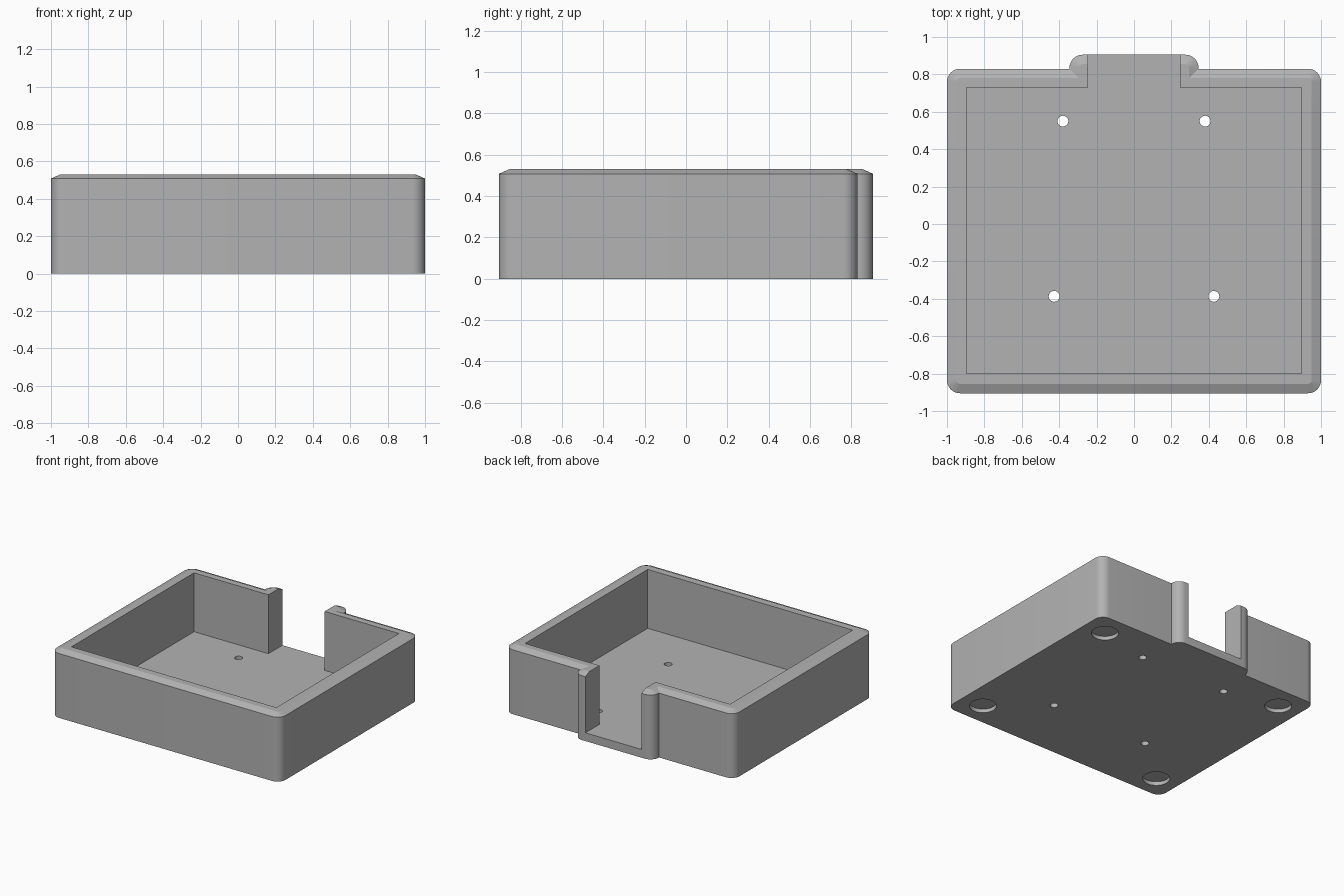
import bpy, bmesh, math

cube = bpy.data.objects.get("Cube")
if cube:
    bpy.data.objects.remove(cube, do_unlink=True)

HEIGHT, EDGE_Z, BEVEL, RADIUS = 0.53, 0.508, 0.05, 0.07
FLOOR = 0.065

grey = bpy.data.materials.new("Plain grey")
grey.use_nodes = True
colour = (0.45, 0.45, 0.45, 1)
grey.diffuse_color = colour
grey.node_tree.nodes["Principled BSDF"].inputs["Base Color"].default_value = colour


def outline(x, y0, y1, radius, inset=0, steps=8):
    """Rounded rectangle symmetric about x = 0, counter-clockwise."""
    centres = [(x - radius, y1 - radius), (radius - x, y1 - radius),
               (radius - x, y0 + radius), (x - radius, y0 + radius)]
    points = []
    for quarter, (cx, cy) in enumerate(centres):
        for i in range(steps + 1):
            a = (quarter + i / steps) * math.pi / 2
            points.append((cx + (radius - inset) * math.cos(a),
                           cy + (radius - inset) * math.sin(a)))
    return points


def circle(cx, cy, r, n=32):
    return [(cx + r * math.cos(i * math.tau / n), cy + r * math.sin(i * math.tau / n))
            for i in range(n)]


def rectangle(x, y0, y1):
    return [(-x, y0), (x, y0), (x, y1), (-x, y1)]


def loft(name, levels):
    """Closed solid through a stack of (outline, height) levels."""
    bm = bmesh.new()
    rings = [[bm.verts.new((x, y, z)) for x, y in pts] for pts, z in levels]
    n = len(rings[0])
    bm.faces.new(rings[0][::-1])
    bm.faces.new(rings[-1])
    for low, high in zip(rings, rings[1:]):
        for i in range(n):
            j = (i + 1) % n
            bm.faces.new((low[i], low[j], high[j], high[i]))
    mesh = bpy.data.meshes.new(name)
    bm.to_mesh(mesh)
    bm.free()
    mesh.materials.append(grey)
    obj = bpy.data.objects.new(name, mesh)
    bpy.context.collection.objects.link(obj)
    return obj


def bevelled_block(name, x, y0, y1):
    body = outline(x, y0, y1, RADIUS)
    rim = outline(x, y0, y1, RADIUS, BEVEL)
    return loft(name, [(body, 0), (body, EDGE_Z), (rim, HEIGHT)])


def combine(target, other, operation):
    other.hide_render = True
    mod = target.modifiers.new(other.name, "BOOLEAN")
    mod.operation, mod.object, mod.solver = operation, other, "EXACT"
    bpy.context.view_layer.objects.active = target
    bpy.ops.object.modifier_apply(modifier=mod.name)
    bpy.data.objects.remove(other, do_unlink=True)


# Open box with a raised tab at the back
tray = bevelled_block("tray", 1, -0.905, 0.83)
combine(tray, bevelled_block("back_tab", 0.345, 0.5, 0.905), "UNION")

# Inner cavity and the cable slot through the back wall
cavity = loft("cavity", [(rectangle(0.895, -0.8, 0.73), z) for z in (FLOOR, 1)])
combine(tray, cavity, "DIFFERENCE")
slot = loft("slot", [(rectangle(0.245, 0.5, 1.1), z) for z in (FLOOR, 1)])
combine(tray, slot, "DIFFERENCE")

# Screw holes through the floor and shallow foot recesses underneath
for side in (-1, 1):
    for x, y in ((0.38, 0.55), (0.427, -0.387)):
        hole = loft("screw_hole", [(circle(side * x, y, 0.029), z) for z in (-0.1, 0.2)])
        combine(tray, hole, "DIFFERENCE")
    for y in (0.645, -0.722):
        foot = loft("foot_recess", [(circle(side * 0.815, y, 0.098), z) for z in (-0.1, 0.03)])
        combine(tray, foot, "DIFFERENCE")

# Smooth rounded corners, crisp edges
bpy.ops.object.select_all(action="DESELECT")
tray.select_set(True)
bpy.context.view_layer.objects.active = tray
bpy.ops.object.shade_smooth_by_angle(angle=math.radians(20))
